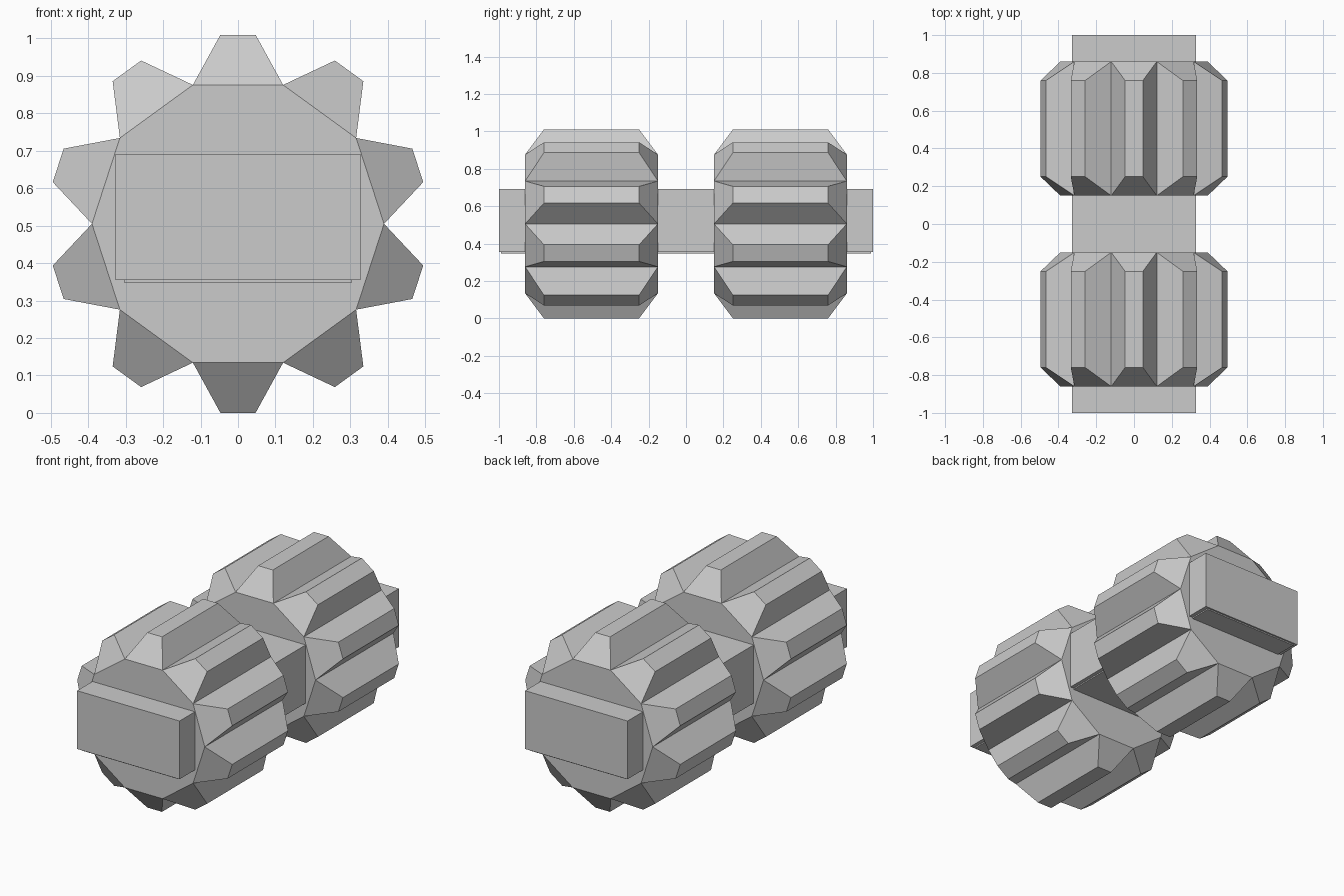
import bpy, bmesh
from math import pi, sin, cos
from mathutils import Vector

if "Cube" in bpy.data.objects:
    bpy.data.objects.remove(bpy.data.objects["Cube"])

AXIS_Z = 0.505      # height of the roller axis
SIDES = 10
R = 0.39            # core corner radius


def finish(name, bm):
    bmesh.ops.recalc_face_normals(bm, faces=bm.faces)
    mesh = bpy.data.meshes.new(name)
    bm.to_mesh(mesh)
    bm.free()
    obj = bpy.data.objects.new(name, mesh)
    bpy.context.collection.objects.link(obj)
    return obj


def box(name, x, y, z0, z1):
    bm = bmesh.new()
    bmesh.ops.create_cube(bm, size=1)
    for v in bm.verts:
        v.co = Vector((v.co.x * 2 * x, v.co.y * 2 * y, z0 if v.co.z < 0 else z1))
    return finish(name, bm)


def toothed_roller(name, y_mid):
    bm = bmesh.new()
    # decagonal core
    rings = []
    for y in (-0.355, 0.355):
        rings.append([bm.verts.new((R * cos(2 * pi * i / SIDES), y, R * sin(2 * pi * i / SIDES)))
                      for i in range(SIDES)])
    a, b = rings
    bm.faces.new(a)
    bm.faces.new(b[::-1])
    sides = [bm.faces.new((a[i], b[i], b[(i + 1) % SIDES], a[(i + 1) % SIDES]))
             for i in range(SIDES)]
    # one tapered tooth on every side of the core
    for f in sides:
        mid = f.calc_center_median()
        out = mid.normalized()
        top = bmesh.ops.extrude_discrete_faces(bm, faces=[f])["faces"][0]
        for v in top.verts:
            d = v.co - mid
            along = Vector((0, d.y, 0))
            v.co = mid + out * 0.134 + along * 0.717 + (d - along) * 0.39
    bmesh.ops.translate(bm, verts=bm.verts, vec=(0, y_mid, AXIS_Z))
    return finish(name, bm)


toothed_roller("front_roller", -0.505)
toothed_roller("back_roller", 0.505)

# rectangular shaft with a thin plate below it
box("shaft", 0.327, 1.0, 0.355, 0.691)
box("shaft_base_plate", 0.305, 0.99, 0.348, 0.356)
